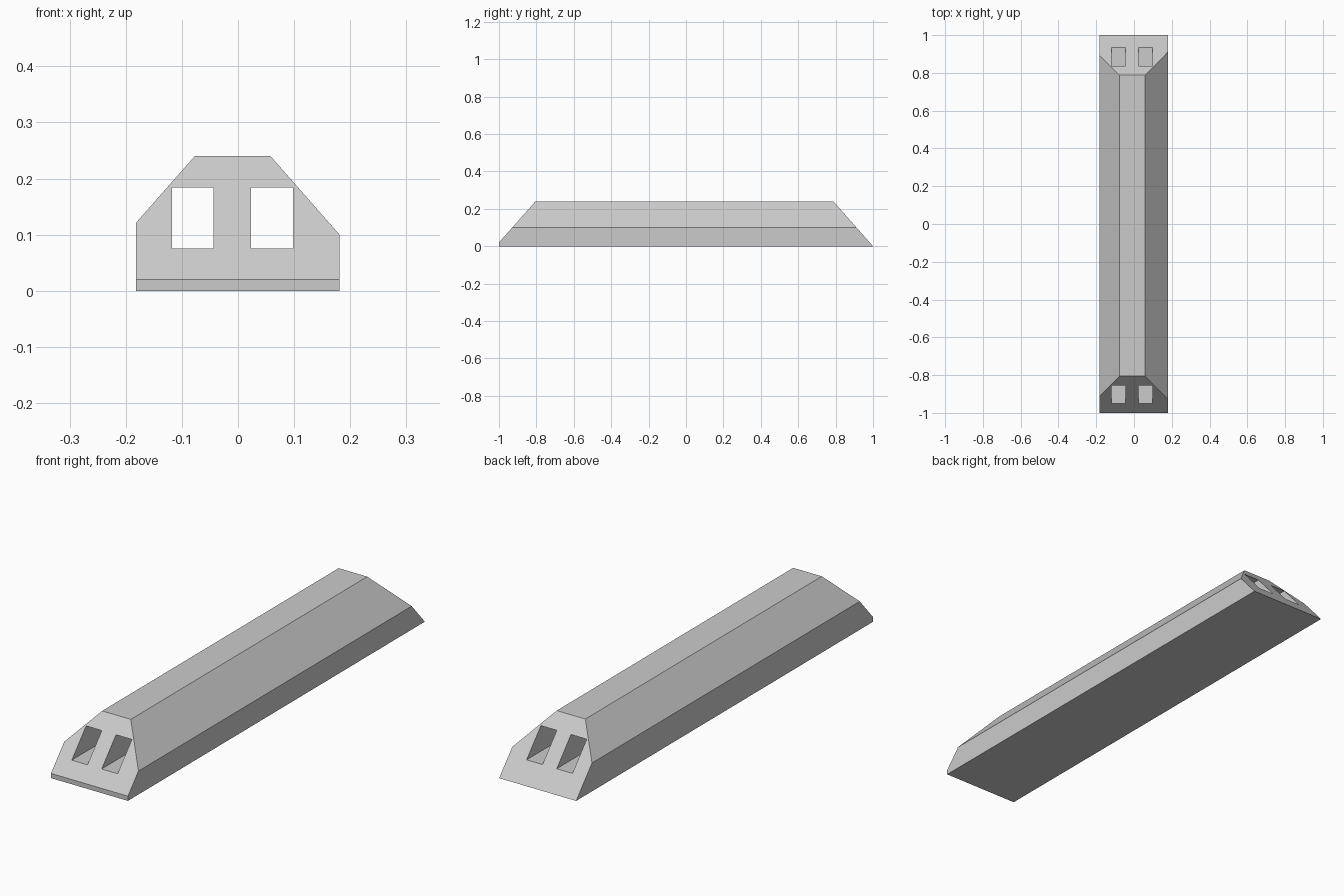
import bpy
import bmesh
from mathutils import Vector

cube = bpy.data.objects.get("Cube")
if cube:
    bpy.data.objects.remove(cube)

grey = bpy.data.materials.new("plain grey")
grey.use_nodes = True
colour = (0.6, 0.6, 0.6, 1)
grey.diffuse_color = colour
grey.node_tree.nodes["Principled BSDF"].inputs["Base Color"].default_value = colour


def extrude_profile(name, profile, half_length):
    """Extrude an x-z outline along y into a closed solid."""
    bm = bmesh.new()
    face = bm.faces.new([bm.verts.new((x, -half_length, z)) for x, z in profile])
    result = bmesh.ops.extrude_face_region(bm, geom=[face])
    moved = [v for v in result["geom"] if isinstance(v, bmesh.types.BMVert)]
    bmesh.ops.translate(bm, verts=moved, vec=(0, 2 * half_length, 0))
    bmesh.ops.recalc_face_normals(bm, faces=bm.faces)
    mesh = bpy.data.meshes.new(name)
    bm.to_mesh(mesh)
    bm.free()
    mesh.materials.append(grey)
    obj = bpy.data.objects.new(name, mesh)
    bpy.context.collection.objects.link(obj)
    return obj


def slope_end(obj, low, high):
    """Cut an end off along the sloping line between two (y, z) points."""
    outward = 1 if low[0] > 0 else -1
    normal = Vector((0, high[1] - low[1], (low[0] - high[0]) * outward * outward))
    if outward < 0:
        normal = -normal
    bm = bmesh.new()
    bm.from_mesh(obj.data)
    bmesh.ops.bisect_plane(bm, geom=bm.verts[:] + bm.edges[:] + bm.faces[:],
                           plane_co=(0, *low), plane_no=normal, clear_outer=True)
    bmesh.ops.holes_fill(bm, edges=[e for e in bm.edges if e.is_boundary])
    bmesh.ops.recalc_face_normals(bm, faces=bm.faces)
    bm.to_mesh(obj.data)
    bm.free()


# Long bar with chamfered upper edges
bar = extrude_profile("bar_body", [(-0.182, 0), (0.181, 0), (0.181, 0.1),
                                   (0.058, 0.24), (-0.077, 0.24), (-0.182, 0.121)], 1)

# Sloping ends: the front keeps a small lip, the back runs to the base
slope_end(bar, (-1, 0.02), (-0.805, 0.24))
slope_end(bar, (1, 0), (0.788, 0.24))

# Two rectangular channels running the full length
for side, x0, x1 in (("right", -0.118, -0.044), ("left", 0.023, 0.098)):
    cutter = extrude_profile(side + "_channel_cutter",
                             [(x0, 0.075), (x1, 0.075), (x1, 0.184), (x0, 0.184)], 1.2)
    cutter.hide_render = True
    cut = bar.modifiers.new(side + " channel", 'BOOLEAN')
    cut.operation = 'DIFFERENCE'
    cut.solver = 'EXACT'
    cut.object = cutter
    bpy.context.view_layer.objects.active = bar
    bpy.ops.object.modifier_apply(modifier=cut.name)
    bpy.data.objects.remove(cutter)
